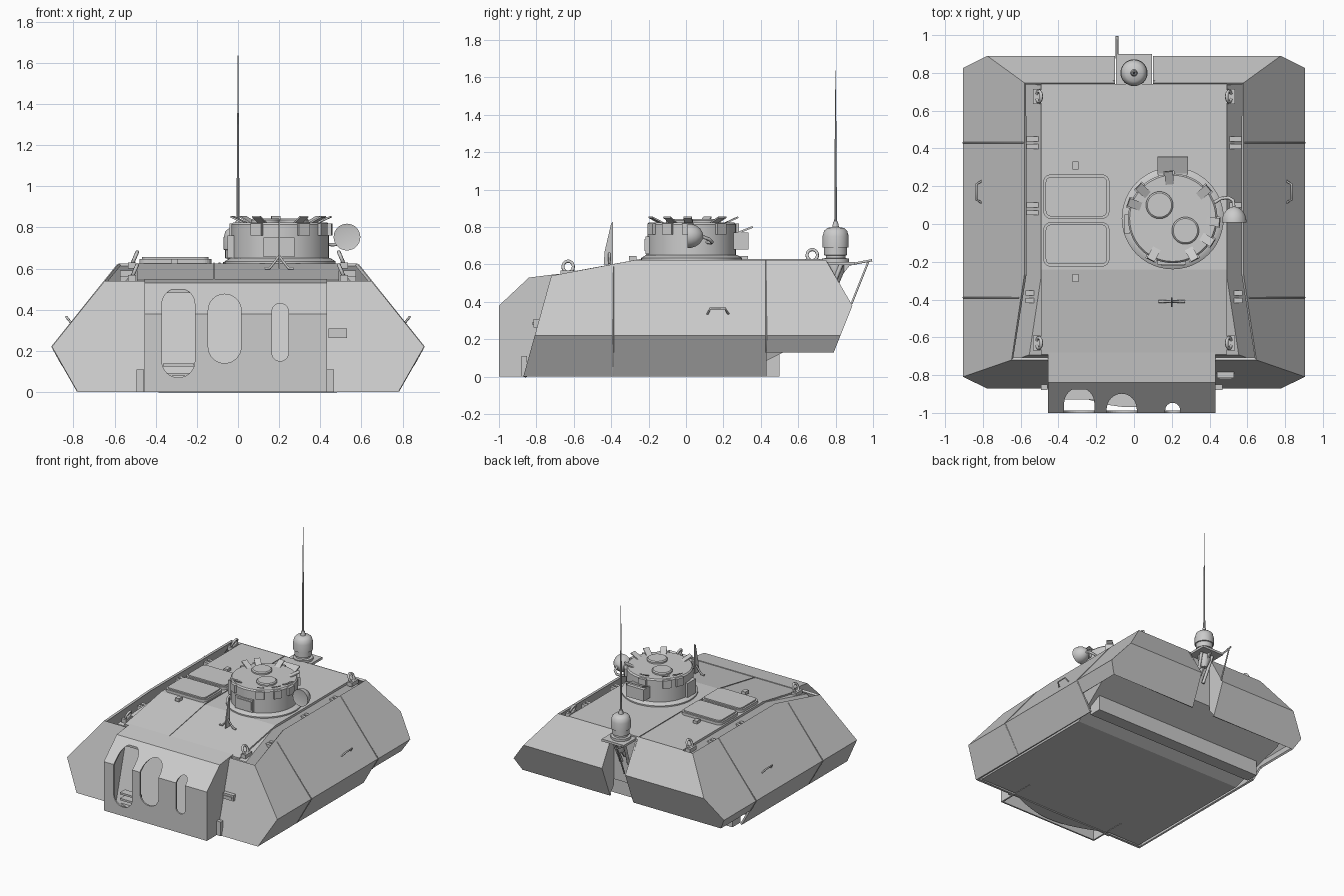
import bpy, bmesh
from math import sin, cos, pi, radians
from mathutils import Vector, Matrix

if "Cube" in bpy.data.objects:
    bpy.data.objects.remove(bpy.data.objects["Cube"])


def to_object(name, bm, smooth=False):
    bmesh.ops.recalc_face_normals(bm, faces=bm.faces)
    me = bpy.data.meshes.new(name)
    bm.to_mesh(me)
    bm.free()
    ob = bpy.data.objects.new(name, me)
    bpy.context.collection.objects.link(ob)
    bpy.ops.object.select_all(action='DESELECT')
    ob.select_set(True)
    bpy.context.view_layer.objects.active = ob
    if smooth:
        bpy.ops.object.shade_smooth_by_angle(angle=radians(35))
    return ob


def prism_bm(pts, a, b, axis):
    put = {'x': lambda p, t: (t, p[0], p[1]), 'y': lambda p, t: (p[0], t, p[1]),
           'z': lambda p, t: (p[0], p[1], t)}[axis]
    bm = bmesh.new()
    lo = [bm.verts.new(put(p, a)) for p in pts]
    hi = [bm.verts.new(put(p, b)) for p in pts]
    bm.faces.new(lo)
    bm.faces.new(hi[::-1])
    for i in range(len(pts)):
        j = (i + 1) % len(pts)
        bm.faces.new((lo[i], lo[j], hi[j], hi[i]))
    bmesh.ops.recalc_face_normals(bm, faces=bm.faces)
    return bm


def prism(name, pts, a, b, axis, smooth=False):
    return to_object(name, prism_bm(pts, a, b, axis), smooth)


def box(name, c, s, rot=None):
    bm = bmesh.new()
    m = Matrix.Translation(c) @ (rot or Matrix()) @ Matrix.Diagonal((*s, 1))
    bmesh.ops.create_cube(bm, size=1, matrix=m)
    return to_object(name, bm)


def lathe(name, profile, x, y, n=40):
    bm = bmesh.new()
    rings = [[bm.verts.new((x + r * cos(2 * pi * i / n), y + r * sin(2 * pi * i / n), z))
              for i in range(n)] for r, z in profile]
    for a, b in zip(rings, rings[1:]):
        for i in range(n):
            bm.faces.new((a[i], a[(i + 1) % n], b[(i + 1) % n], b[i]))
    bm.faces.new(rings[0])
    bm.faces.new(rings[-1])
    return to_object(name, bm, True)


def rod(name, pts, r):
    cu = bpy.data.curves.new(name, 'CURVE')
    cu.dimensions, cu.bevel_depth, cu.bevel_resolution, cu.use_fill_caps = '3D', r, 1, True
    sp = cu.splines.new('POLY')
    sp.points.add(len(pts) - 1)
    for p, q in zip(sp.points, pts):
        p.co = (*q, 1)
    ob = bpy.data.objects.new(name, cu)
    bpy.context.collection.objects.link(ob)
    bpy.ops.object.select_all(action='DESELECT')
    ob.select_set(True)
    bpy.context.view_layer.objects.active = ob
    bpy.ops.object.convert(target='MESH')


def cut(bm, co, no, clear=True):
    bmesh.ops.bisect_plane(bm, geom=bm.verts[:] + bm.edges[:] + bm.faces[:], plane_co=co,
                           plane_no=Vector(no).normalized(), clear_outer=clear)
    if clear:
        bmesh.ops.holes_fill(bm, edges=[e for e in bm.edges if e.is_boundary], sides=0)
        bmesh.ops.recalc_face_normals(bm, faces=bm.faces)


def solidify(ob, t):
    m = ob.modifiers.new('thickness', 'SOLIDIFY')
    m.thickness, m.offset, m.use_even_offset = t, -1, True
    bpy.ops.object.modifier_apply(modifier=m.name)


def rounded(cx, cy, w, h, r, n=6):
    return [(cx + sx * (w / 2 - r) + r * cos(a0 + k * pi / 2 / n),
             cy + sy * (h / 2 - r) + r * sin(a0 + k * pi / 2 / n))
            for sx, sy, a0 in ((1, 1, 0), (-1, 1, pi / 2), (-1, -1, pi), (1, -1, 1.5 * pi))
            for k in range(n + 1)]


def mirrored(half):
    return half + [(-x, z) for x, z in reversed(half)]


# Outer armour shell: hexagonal prism trimmed by sloped planes, open above and below
bm = prism_bm(mirrored([(.78, 0), (.905, .22), (.58, .625)]), -1.2, 1.2, 'y')
for co, no in (((0, -.87, 0), (0, -.54, .15)), ((0, .89, .38), (0, .24, .14)),
               ((0, .89, .38), (0, .25, -.1)), ((0, -.24, .63), (0, -.09, .48))):
    cut(bm, co, no)
bmesh.ops.delete(bm, geom=[f for f in bm.faces if abs(f.normal.z) > .9], context='FACES')
for co, no in (((0, .43, 0), (0, 1, 0)), ((0, 0, .13), (0, 0, 1)),
               ((.1, 0, 0), (1, 0, 0)), ((-.1, 0, 0), (1, 0, 0))):
    cut(bm, co, no, False)
drop = []
for f in bm.faces:
    c = f.calc_center_median()
    if (c.y > .43 and c.z < .13) or (abs(c.x) < .1 and c.y > .7):
        drop.append(f)
bmesh.ops.delete(bm, geom=drop, context='FACES')
solidify(to_object('armour_shell', bm), .014)

# Inner hull
bm = prism_bm(mirrored([(.75, .003), (.82, .2), (.49, .61)]), -1.2, .738, 'y')
for co, no in (((0, -.84, 0), (0, -.54, .15)), ((0, -.24, .615), (0, -.09, .48)),
               ((0, .5, .12), (0, .12, -.24))):
    cut(bm, co, no)
to_object('inner_hull', bm)
prism('hull_tail', [(.40, 0), (.5, 0), (.5, .13), (.4, .13)], -.75, .75, 'x')

# Roof plate with front slope, and the raised seam
prism('roof_plate', [(.742, .6), (.742, .625), (-.24, .625), (-.69, .543), (-.69, .52), (-.24, .6)],
      -.492, .492, 'x')
prism('roof_seam', [(.74, .62), (.74, .63), (-.24, .63), (-.68, .549), (-.68, .54), (-.24, .62)],
      -.119, -.115, 'x')

# Front gun housing with three slots
bm = prism_bm([(-.68, 0), (-1, 0), (-1, .38), (-.84, .53), (-.68, .55)], -.455, .432, 'x')
bmesh.ops.delete(bm, geom=[f for f in bm.faces if f.normal.z < -.9 or f.normal.y > .9], context='FACES')
housing = to_object('front_housing', bm)
solidify(housing, .012)
for x, w, z0, z1 in ((-.29, .16, .07, .505), (-.065, .16, .14, .475), (.205, .08, .15, .43)):
    c = prism('slot_cutter', rounded(x, (z0 + z1) / 2, w, z1 - z0, w / 2 - .001, 8), -1.1, -.875, 'y')
    c.hide_render = True
    bpy.context.view_layer.objects.active = housing
    m = housing.modifiers.new('slot', 'BOOLEAN')
    m.operation, m.object, m.solver = 'DIFFERENCE', c, 'EXACT'
    bpy.ops.object.modifier_apply(modifier=m.name)
    bpy.data.objects.remove(c)
arc = [(-.44 + .86 * k / 16, -.85 - .12 * sin(pi * k / 16)) for k in range(17)]
prism('housing_floor', arc + [(.42, -.8), (-.44, -.8)], .003, .02, 'z')
for z in (.085, .13):
    box('slot_bar', (-.29, -.9, z), (.15, .06, .015))
for x in (-.475, .45):
    box('housing_foot', (x, -.865, .055), (.035, .03, .11))
box('front_lamp_box', (.485, -.795, .285), (.09, .04, .045))
box('front_lamp_slit', (.485, -.815, .285), (.07, .012, .015))

for s in (-1, 1):
    # Armour joints, gutter brackets, side handles, lifting rings
    for y, lo in ((-.39, (.78, .002)), (.43, (.855, .13))):
        z = .59 if y < 0 else .62
        rod('armour_joint', [(s * lo[0], y, lo[1]), (s * .905, y, .22),
                             (s * (.905 - .8025 * (z - .22)), y, z)], .004)
    for y, z in ((.43, .575), (.08, .575), (-.385, .545)):
        for d in (-.02, .02):
            box('gutter_bracket', (s * .535, y + d, z), (.08, .025, .03))
    rod('side_handle', [(s * .79, .09, .34), (s * .81, .115, .335), (s * .835, .13, .365),
                        (s * .835, .21, .365), (s * .81, .225, .335), (s * .79, .25, .34)], .006)
    for y, z in ((.675, .65), (-.63, .588)):
        ring = [(s * (.503 - .4 * .032 * sin(t * pi / 8)), y + .028 * cos(t * pi / 8),
                 z + .03 * sin(t * pi / 8)) for t in range(17)]
        rod('lifting_ring', ring, .009)
        box('ring_base', (s * .515, y, z - .035), (.04, .08, .03))
    # Cheek plates beside the rear notch
    prism('notch_cheek', [(.74, .61), (.76, .61), (.885, .38), (.79, .14), (.74, .2)],
          s * .1, s * .112, 'x')
    rod('mount_strut', [(s * .05, .83, .6), (s * .03, .75, .4)], .012)

# Roof hatches
for y, h in ((.145, .235), (-.108, .235)):
    prism('hatch_rim', rounded(-.305, y, .35, h, .04), .62, .646, 'z')
    prism('hatch_lid', rounded(-.305, y, .325, h - .025, .03), .64, .656, 'z')
for y in (.31, -.285):
    box('hatch_catch', (-.31, y, .634), (.032, .042, .025))

# Cupola
CX, CY = .205, .03
lathe('cupola_base', [(.27, .61), (.27, .635), (.245, .65), (.23, .65)], CX, CY, 48)
lathe('cupola_drum', [(.237, .64), (.237, .815), (.228, .825)], CX, CY, 48)
for x, y in ((.135, .1), (.272, -.035)):
    lathe('cupola_hatch', [(.072, .82), (.072, .836), (.064, .843)], x, y, 32)
for a in (40, -32, -62, -118, 95, 137, 160, -5):
    r = Matrix.Rotation(radians(a), 4, 'Z')
    d = Vector((cos(radians(a)), sin(radians(a)), 0))
    c = Vector((CX, CY, 0))
    box('vision_flap', c + d * .215 + Vector((0, 0, .837)), (.075, .045, .008),
        r @ Matrix.Rotation(radians(-25), 4, 'Y'))
    box('vision_block', c + d * .24 + Vector((0, 0, .79)), (.025, .06, .06), r)
box('cupola_front_panel', (.2, -.203, .703), (.15, .025, .095))
box('cupola_front_glass', (.205, -.215, .705), (.125, .012, .065))
box('cupola_side_panel', (-.035, .0, .705), (.03, .1, .11))
box('cupola_rear_box', (.205, .295, .725), (.15, .08, .09))
box('rear_box_lid', (.205, .31, .782), (.16, .1, .01), Matrix.Rotation(radians(22), 4, 'X'))

# Spotlight, facing front
lamp = lathe('spotlight', [(.052, .003), (.065, 0), (.064, .02), (.056, .045), (.04, .067), (.02, .08), (.004, .084)],
             0, 0, 32)
lamp.data.transform(Matrix.Translation((.53, .008, .753)) @ Matrix.Rotation(radians(-90), 4, 'X'))
rod('spotlight_arm', [(.42, .11, .72), (.46, .135, .715), (.5, .14, .72), (.525, .125, .735),
                      (.53, .085, .75)], .009)

# Sighting blade with splayed feet
prism('sight_blade', [(-.44, .6), (-.39, .6), (-.39, .83), (-.40, .82), (-.435, .67)], .196, .204, 'x')
for s in (-1, 1):
    rod('sight_foot', [(.2, -.41, .66), (.2 + s * .045, -.41, .602), (.2 + s * .07, -.41, .6)], .007)

# Rear antenna
box('antenna_plate', (0, .815, .605), (.19, .17, .018))
lathe('antenna_base', [(.072, .61), (.072, .632), (.052, .634), (.052, .648), (.062, .65), (.062, .69),
                       (.07, .692), (.07, .75), (.062, .78), (.045, .795), (.018, .8), (.012, .83)], 0, .8, 32)
lathe('antenna_mast', [(.008, .81), (.006, 1.05), (.006, 1.2), (.003, 1.4), (.0015, 1.637)], 0, .8, 10)
lathe('antenna_socket', [(.02, .5), (.045, .56), (.045, .6)], 0, .8, 24)
prism('mount_gusset', [(.74, .45), (.76, .45), (.88, .6), (.74, .6)], -.006, .006, 'x')
rod('rear_stay', [(-.09, .875, .6), (-.09, .995, .623)], .007)
rod('rear_stay_leg', [(-.09, .975, .615), (-.09, .885, .39)], .006)
